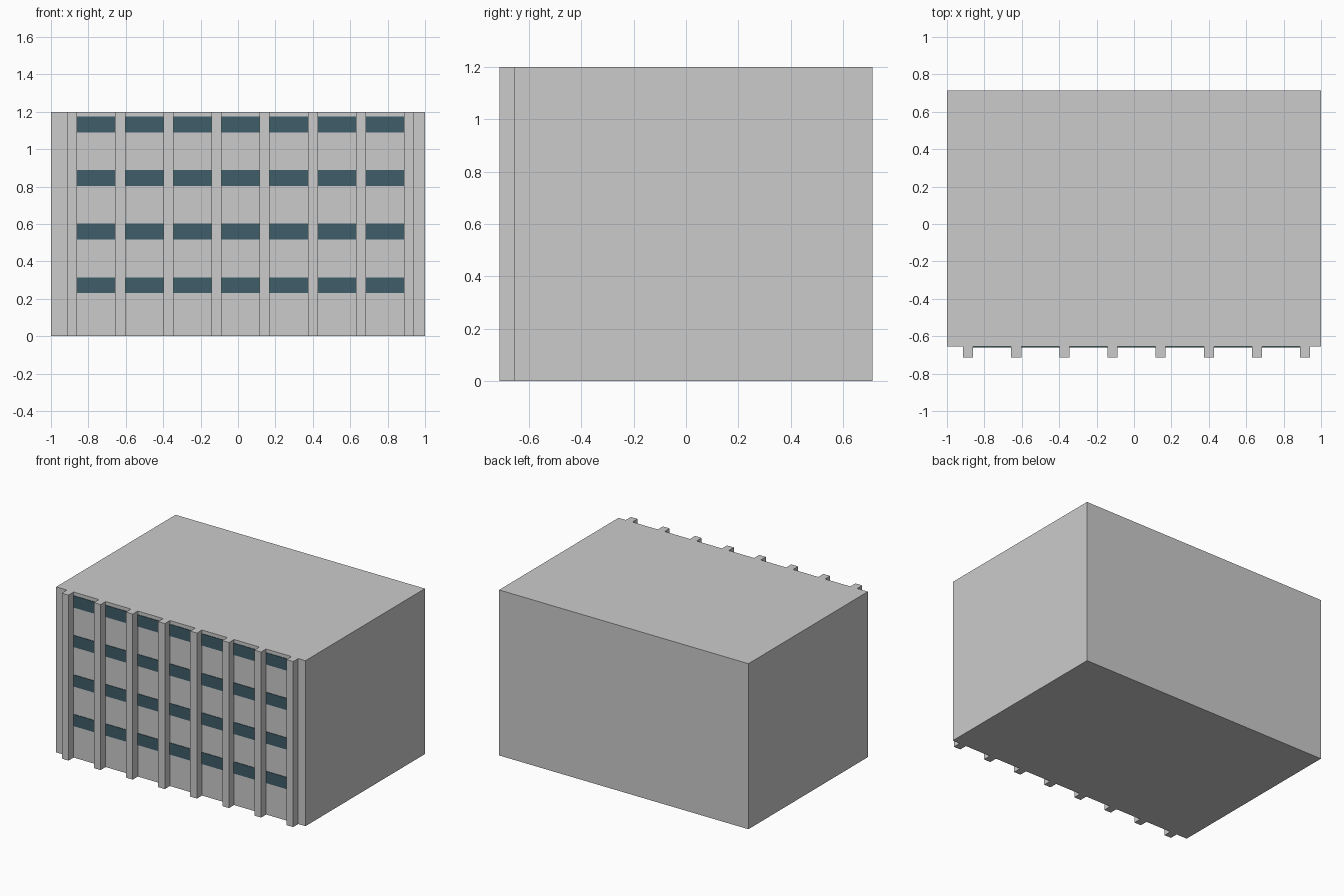
import bpy

if "Cube" in bpy.data.objects:
    bpy.data.objects.remove(bpy.data.objects["Cube"])


def box(name, x0, x1, y0, y1, z0, z1, mat=None):
    """Axis-aligned box given by its extents."""
    bpy.ops.mesh.primitive_cube_add(size=1, location=((x0 + x1) / 2, (y0 + y1) / 2, (z0 + z1) / 2))
    ob = bpy.context.object
    ob.name = name
    ob.scale = (x1 - x0, y1 - y0, z1 - z0)
    bpy.ops.object.transform_apply(location=False, rotation=False, scale=True)
    if mat:
        ob.data.materials.append(mat)
    return ob


glass = bpy.data.materials.new("window_glass")
glass.diffuse_color = (0.05, 0.11, 0.14, 1)
glass.use_nodes = True
glass.node_tree.nodes["Principled BSDF"].inputs["Base Color"].default_value = glass.diffuse_color

HEIGHT, WALL_Y, FRONT_Y, BACK_Y = 1.2, -0.655, -0.713, 0.713
FIRST_X, PITCH, RIB_W = -0.914, 0.2574, 0.054

# Main building block
box("building_body", -1, 1, WALL_Y, BACK_Y, 0, HEIGHT)

# Vertical ribs across the front
for i in range(8):
    x = FIRST_X + i * PITCH
    box(f"facade_rib_{i + 1}", x, x + RIB_W, FRONT_Y, WALL_Y, 0, HEIGHT)

# Window bands between the ribs, four floors
for floor in range(4):
    z = 0.23 + floor * 0.2865
    for bay in range(7):
        x = FIRST_X + bay * PITCH
        box(f"window_{floor + 1}_{bay + 1}", x + RIB_W, x + PITCH,
            WALL_Y - 0.004, WALL_Y + 0.01, z, z + 0.085, glass)
